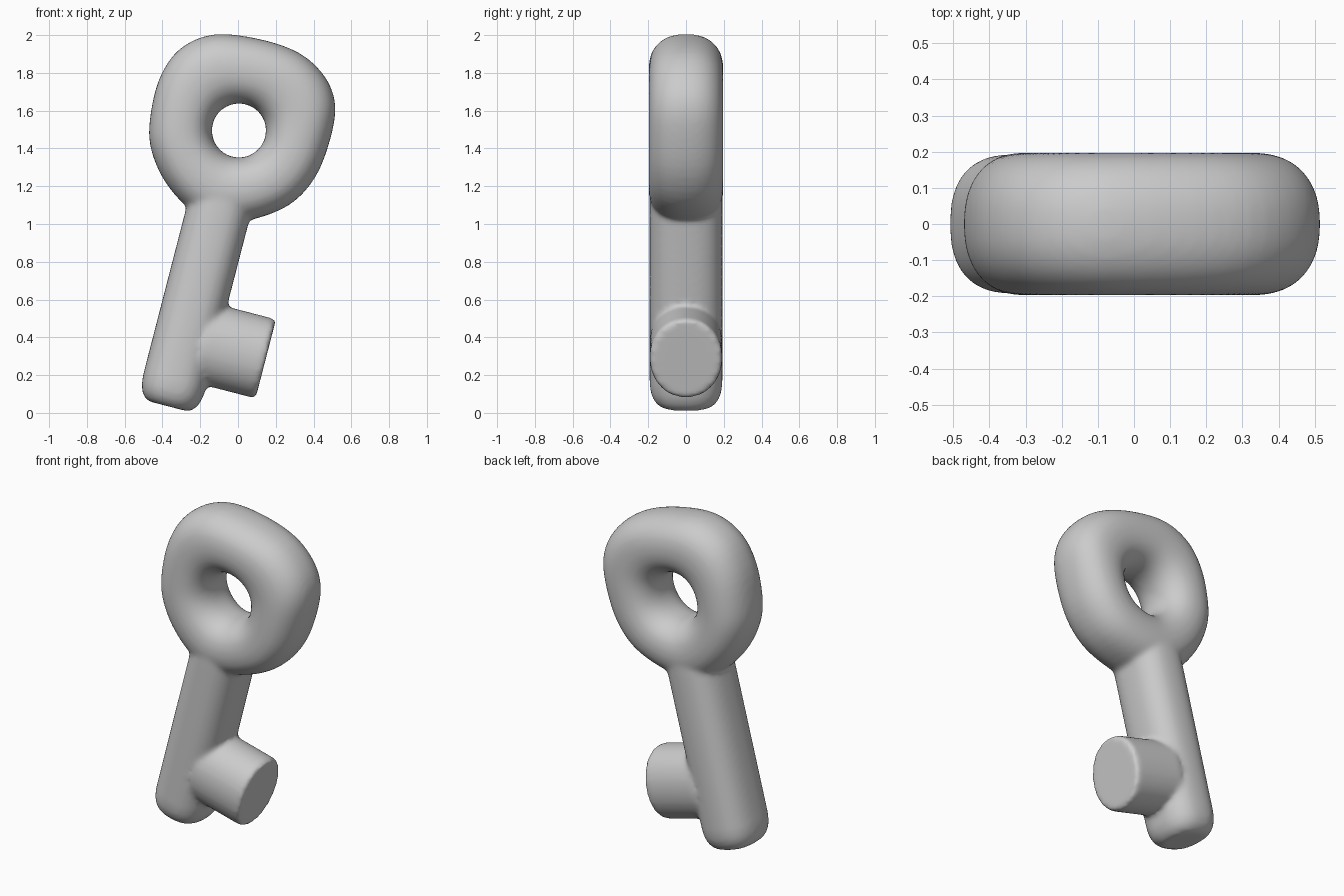
import bpy, bmesh, math
from mathutils import Vector

if "Cube" in bpy.data.objects:
    bpy.data.objects.remove(bpy.data.objects["Cube"])

bm = bmesh.new()
Y = Vector((0, 1, 0))


def section(centre, axis_a, half_a, half_y, power, n=40):
    """Superellipse ring in the plane of axis_a and Y."""
    pts = []
    for k in range(n):
        t = 2 * math.pi * k / n
        c, s = math.cos(t), math.sin(t)
        a = math.copysign(abs(c) ** (2 / power), c) * half_a
        b = math.copysign(abs(s) ** (2 / power), s) * half_y
        pts.append(centre + axis_a * a + Y * b)
    return pts


def loft(rings, closed=False):
    """Skin a list of equal rings, capped or joined end to end."""
    vs = [[bm.verts.new(p) for p in r] for r in rings]
    n = len(vs[0])
    for i in range(len(vs) if closed else len(vs) - 1):
        a, b = vs[i], vs[(i + 1) % len(vs)]
        for k in range(n):
            m = (k + 1) % n
            bm.faces.new((a[k], a[m], b[m], b[k]))
    if not closed:
        bm.faces.new(vs[0])
        bm.faces.new(vs[-1])


def catmull(pts, steps=4):
    """Smooth closed curve through 2D points."""
    out, n = [], len(pts)
    for i in range(n):
        p = [Vector(pts[(i + j) % n]) for j in (-1, 0, 1, 2)]
        for s in range(steps):
            t = s / steps
            out.append(0.5 * (2 * p[1] + (p[2] - p[0]) * t
                              + (2 * p[0] - 5 * p[1] + 4 * p[2] - p[3]) * t * t
                              + (3 * p[1] - p[0] - 3 * p[2] + p[3]) * t ** 3))
    return out


# Bow: rounded, slightly skewed loop around a round hole
outline = [(-0.13, 2.003), (0.11, 1.98), (0.325, 1.905), (0.46, 1.78), (0.515, 1.63),
           (0.488, 1.447), (0.408, 1.246), (0.27, 1.10), (0.06, 1.02), (-0.13, 1.01),
           (-0.27, 1.09), (-0.39, 1.23), (-0.46, 1.394), (-0.467, 1.55),
           (-0.418, 1.765), (-0.31, 1.925)]
hole = Vector((0.005, 0, 1.495))
rings = []
for p in catmull(outline):
    o = Vector((p.x, 0, p.y))
    d = (o - hole).normalized()
    inner = hole + d * 0.143
    rings.append(section((o + inner) / 2, d, (o - inner).length / 2, 0.197, 2.3))
loft(rings, closed=True)

# Shaft: tilted rounded bar with a softened lower end
up = Vector((0.25, 0, 0.968)).normalized()
side = Vector((up.z, 0, -up.x))
foot = Vector((-0.37, 0, 0.035))
loft([section(foot + up * t, side, 0.170 * s, 0.193 * s, 2.5)
      for t, s in ((0, 0.62), (0.012, 0.76), (0.04, 0.89), (0.08, 0.97),
                   (0.13, 1), (0.6, 1), (1.13, 1), (1.18, 0.9))])

# Bit: oval stub square to the shaft
tip = Vector((0.147, 0, 0.286))
loft([section(tip - side * t, up, 0.217 * s, 0.192 * s, 2.1)
      for t, s in ((0.42, 0.75), (0.34, 1), (0.02, 1), (0.006, 0.98), (0, 0.95))])

bmesh.ops.recalc_face_normals(bm, faces=bm.faces)
mesh = bpy.data.meshes.new("key")
bm.to_mesh(mesh)
bm.free()
key = bpy.data.objects.new("key", mesh)
bpy.context.collection.objects.link(key)

# Fuse the parts into one skin with soft fillets
remesh = key.modifiers.new("fuse", 'REMESH')
remesh.mode = 'VOXEL'
remesh.voxel_size = 0.014
remesh.use_smooth_shade = True
smooth = key.modifiers.new("fillet", 'SMOOTH')
smooth.factor = 0.5
smooth.iterations = 10
